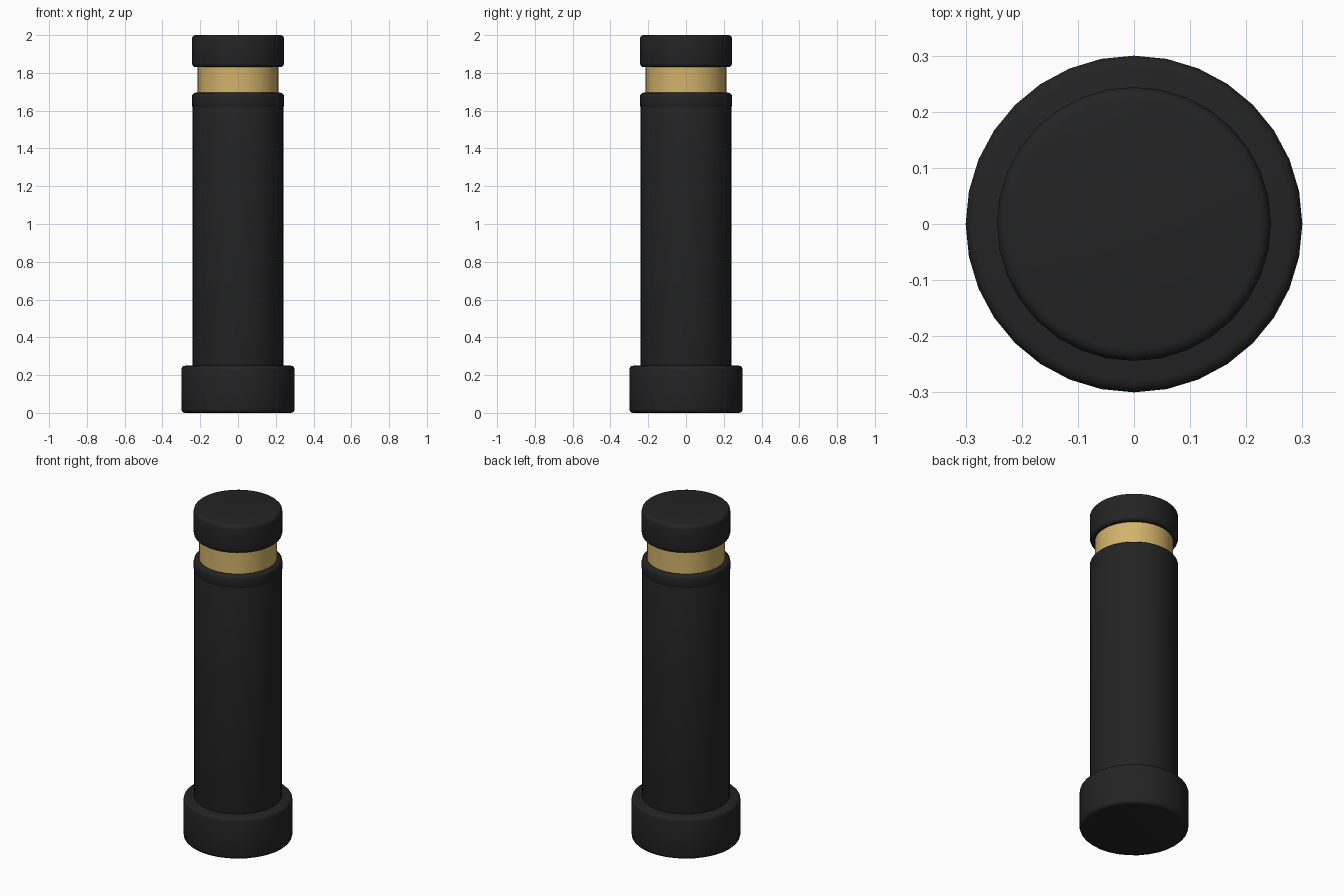
import bpy, bmesh, math

if "Cube" in bpy.data.objects:
    bpy.data.objects.remove(bpy.data.objects["Cube"])

SIDES = 32

def material(name, color):
    m = bpy.data.materials.new(name)
    m.diffuse_color = (*color, 1)
    m.use_nodes = True
    m.node_tree.nodes["Principled BSDF"].inputs["Base Color"].default_value = m.diffuse_color
    return m

black = material("matte black", (0.017, 0.017, 0.017))
gold = material("gold", (0.65, 0.45, 0.145))

def drum(name, radius, z0, z1, mat, bevel=0.0):
    """Capped cylinder with rounded rims."""
    bm = bmesh.new()
    bmesh.ops.create_cone(bm, cap_ends=True, segments=SIDES, radius1=radius,
                          radius2=radius, depth=z1 - z0)
    bmesh.ops.translate(bm, verts=bm.verts, vec=(0, 0, (z0 + z1) / 2))
    if bevel:
        rims = [e for e in bm.edges if abs(e.verts[0].co.z - e.verts[1].co.z) < 1e-5]
        bmesh.ops.bevel(bm, geom=rims, offset=bevel, segments=3, profile=0.5,
                        affect='EDGES')
    me = bpy.data.meshes.new(name)
    bm.to_mesh(me)
    bm.free()
    me.materials.append(mat)
    ob = bpy.data.objects.new(name, me)
    bpy.context.collection.objects.link(ob)
    bpy.context.view_layer.objects.active = ob
    ob.select_set(True)
    bpy.ops.object.shade_smooth_by_angle(angle=math.radians(40))
    ob.select_set(False)
    return ob

# Wide foot, post, slightly proud collar, recessed gold band and cap
drum("base", 0.30, 0.0, 0.25, black, 0.02)
drum("post", 0.242, 0.24, 1.68, black, 0.015)
drum("collar", 0.244, 1.61, 1.695, black, 0.02)
drum("reflective_band", 0.215, 1.66, 1.86, gold)
drum("cap", 0.244, 1.83, 2.0, black, 0.02)
